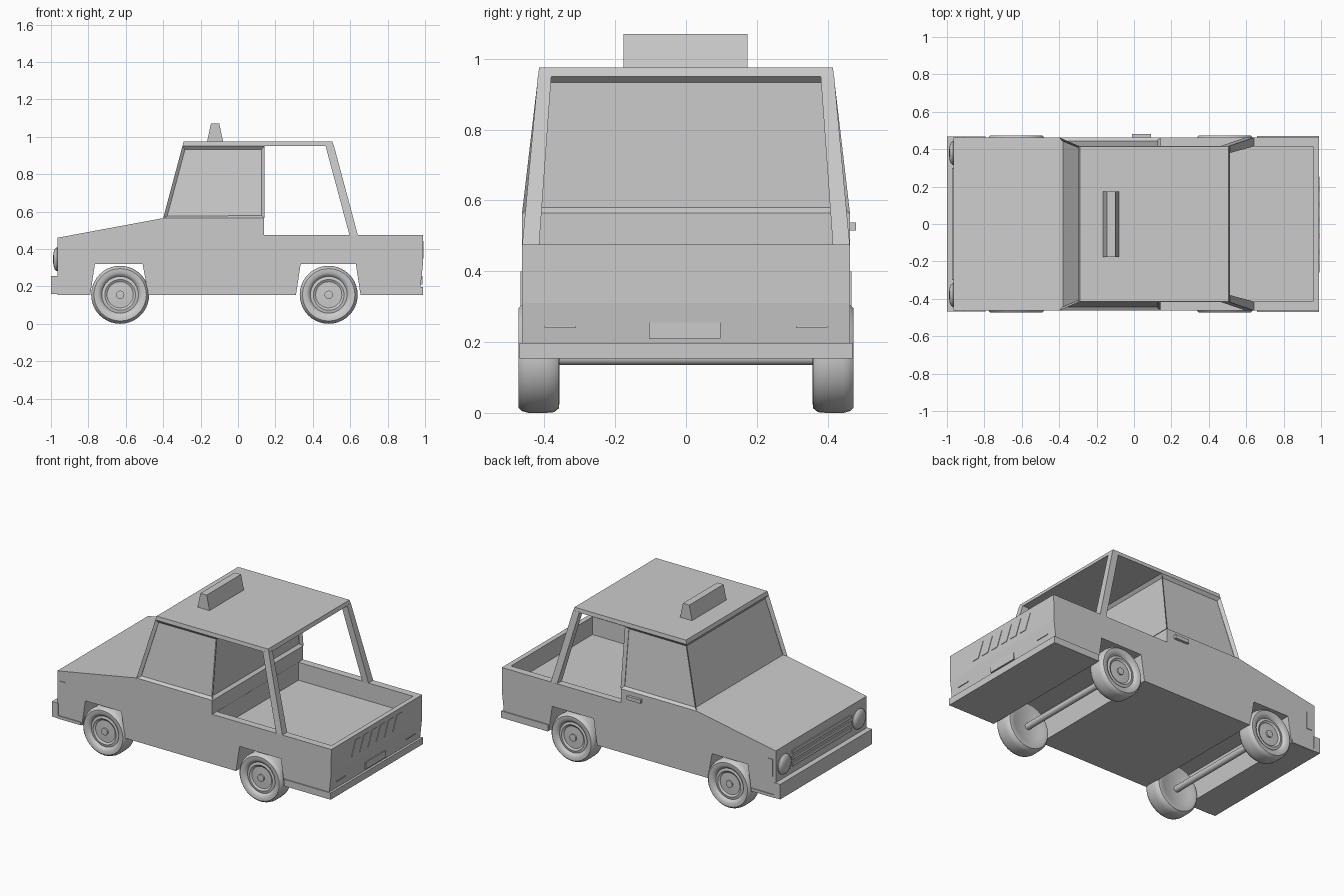
import bpy, bmesh, math
from mathutils import Matrix, Vector

if "Cube" in bpy.data.objects:
    bpy.data.objects.remove(bpy.data.objects["Cube"])


def finish(name, bm, smooth=False):
    bmesh.ops.recalc_face_normals(bm, faces=bm.faces[:])
    me = bpy.data.meshes.new(name)
    bm.to_mesh(me)
    bm.free()
    ob = bpy.data.objects.new(name, me)
    bpy.context.collection.objects.link(ob)
    bpy.ops.object.select_all(action='DESELECT')
    ob.select_set(True)
    bpy.context.view_layer.objects.active = ob
    if smooth:
        bpy.ops.object.shade_smooth_by_angle(angle=math.radians(35))
    return ob


def prism(name, pts, extrusion):
    """Extrude a planar loop of 3D points along a vector."""
    bm = bmesh.new()
    face = bm.faces.new([bm.verts.new(p) for p in pts])
    ext = bmesh.ops.extrude_face_region(bm, geom=[face], use_keep_orig=True)
    moved = [v for v in ext['geom'] if isinstance(v, bmesh.types.BMVert)]
    bmesh.ops.translate(bm, verts=moved, vec=extrusion)
    return finish(name, bm)


def tapered(name, low, high, inset=0, depth=0):
    """Box between two rectangles (x0, x1, y0, y1, z), sides optionally inset."""
    bm = bmesh.new()
    rings = []
    for x0, x1, y0, y1, z in (low, high):
        rings.append([bm.verts.new(p) for p in
                      ((x0, y0, z), (x1, y0, z), (x1, y1, z), (x0, y1, z))])
    a, b = rings
    bm.faces.new(a[::-1])
    bm.faces.new(b)
    sides = [bm.faces.new((a[i], a[(i + 1) % 4], b[(i + 1) % 4], b[i])) for i in range(4)]
    bmesh.ops.recalc_face_normals(bm, faces=bm.faces[:])
    if inset:
        bmesh.ops.inset_individual(bm, faces=sides, thickness=inset, depth=-depth)
    return finish(name, bm)


def box(name, x0, x1, y0, y1, z0, z1):
    return tapered(name, (x0, x1, y0, y1, z0), (x0, x1, y0, y1, z1))


def lathe(name, profile, centre, axis, steps=32):
    """Spin (radius, offset) points about an axis through centre."""
    bm = bmesh.new()
    vs = [bm.verts.new((r, 0, h)) for r, h in profile]
    es = [bm.edges.new(p) for p in zip(vs, vs[1:])]
    bmesh.ops.spin(bm, geom=vs + es, cent=(0, 0, 0), axis=(0, 0, 1),
                   angle=math.tau, steps=steps)
    bmesh.ops.remove_doubles(bm, verts=bm.verts[:], dist=1e-4)
    rot = Vector((0, 0, 1)).rotation_difference(Vector(axis)).to_matrix().to_4x4()
    bmesh.ops.transform(bm, matrix=Matrix.Translation(centre) @ rot, verts=bm.verts[:])
    return finish(name, bm, True)


# Lower body: side profile with hood, bed and wheel arches
side = [(-.965, .155), (-.965, .46), (-.4, .565), (.14, .565), (.14, .475),
        (.99, .475), (.988, .31), (.975, .195), (.975, .155), (.655, .155), (.63, .32),
        (.335, .32), (.31, .155), (-.48, .155), (-.51, .32), (-.765, .32), (-.79, .155)]
body = prism("lower_body", [(x, -.463, z) for x, z in side], (0, .926, 0))

# Hollow cargo bed
cutter = box("bed_cutter", .141, .958, -.415, .415, .36, .8)
cutter.hide_render = True
mod = body.modifiers.new("bed", 'BOOLEAN')
mod.operation = 'DIFFERENCE'
mod.solver = 'EXACT'
mod.object = cutter
bpy.context.view_layer.objects.active = body
bpy.ops.object.modifier_apply(modifier=mod.name)
bpy.data.objects.remove(cutter)

# Cab with recessed windows, long roof and rear pillars
tapered("cab", (-.4, .143, -.463, .463, .565), (-.297, .143, -.418, .418, .95), .022, .018)
tapered("roof", (-.297, .512, -.418, .418, .95), (-.29, .505, -.415, .415, .975))
for s, tag in ((-1, "left"), (1, "right")):
    lo, hi = sorted((s * .415, s * .463)), sorted((s * .38, s * .418))
    tapered("rear_pillar_" + tag, (.597, .642, *lo, .47), (.467, .512, *hi, .955))

# Roof sign
prism("roof_sign", [(-.165, -.176, .975), (-.145, -.176, 1.07),
                    (-.1, -.176, 1.07), (-.08, -.176, .975)], (0, .35, 0))

# Bumpers
box("front_bumper", -1, -.955, -.468, .468, .158, .255)
box("front_bumper_wrap", -.96, -.795, -.468, .468, .156, .175)
box("rear_bumper", .657, .99, -.47, .47, .154, .197)

# Grille slats and headlights
for i in range(3):
    z = .3 + i * .04
    box("grille_slat_%d" % i, -.972, -.96, -.3, .3, z, z + .022)
for s, tag in ((-1, "left"), (1, "right")):
    lathe("headlight_" + tag, [(0, .024), (.035, .022), (.056, .014), (.064, .004), (.064, -.01)],
          (-.965, s * .38, .345), (-1, 0, 0), 24)
    # Side marker, and reversing lamp strip
    y0, y1 = sorted((s * .46, s * .467))
    box("side_marker_" + tag, -.945, -.905, y0, y1, .29, .4)
    y0, y1 = sorted((s * .31, s * .4))
    box("rear_lamp_" + tag, .97, .985, y0, y1, .241, .246)

# Slanted tailgate slots and plate
for i in range(6):
    y = -.258 + i * .084
    prism("tail_slot_%d" % i, [(.985, y, .35), (.985, y + .05, .35),
                               (.985, y + .093, .443), (.985, y + .043, .443)], (.007, 0, 0))
box("plate", .97, .986, -.105, .098, .21, .255)

# Door handle
box("door_handle", -.01, .09, .46, .48, .515, .538)

# Wheels and axles
wheel = [(0, -.045), (.095, -.045), (.12, -.058), (.142, -.056), (.153, -.042), (.155, -.02),
         (.155, .03), (.15, .048), (.14, .058), (.118, .058), (.105, .05), (.098, .04),
         (.082, .044), (.07, .036), (.022, .038), (.022, .048), (0, .05)]
for x, end in ((-.63, "front"), (.485, "rear")):
    for s, tag in ((-1, "left"), (1, "right")):
        lathe("%s_wheel_%s" % (end, tag), wheel, (x, s * .415, .155), (0, s, 0), 40)
    lathe(end + "_axle", [(.02, -.38), (.02, .38)], (x, 0, .155), (0, 1, 0), 16)
